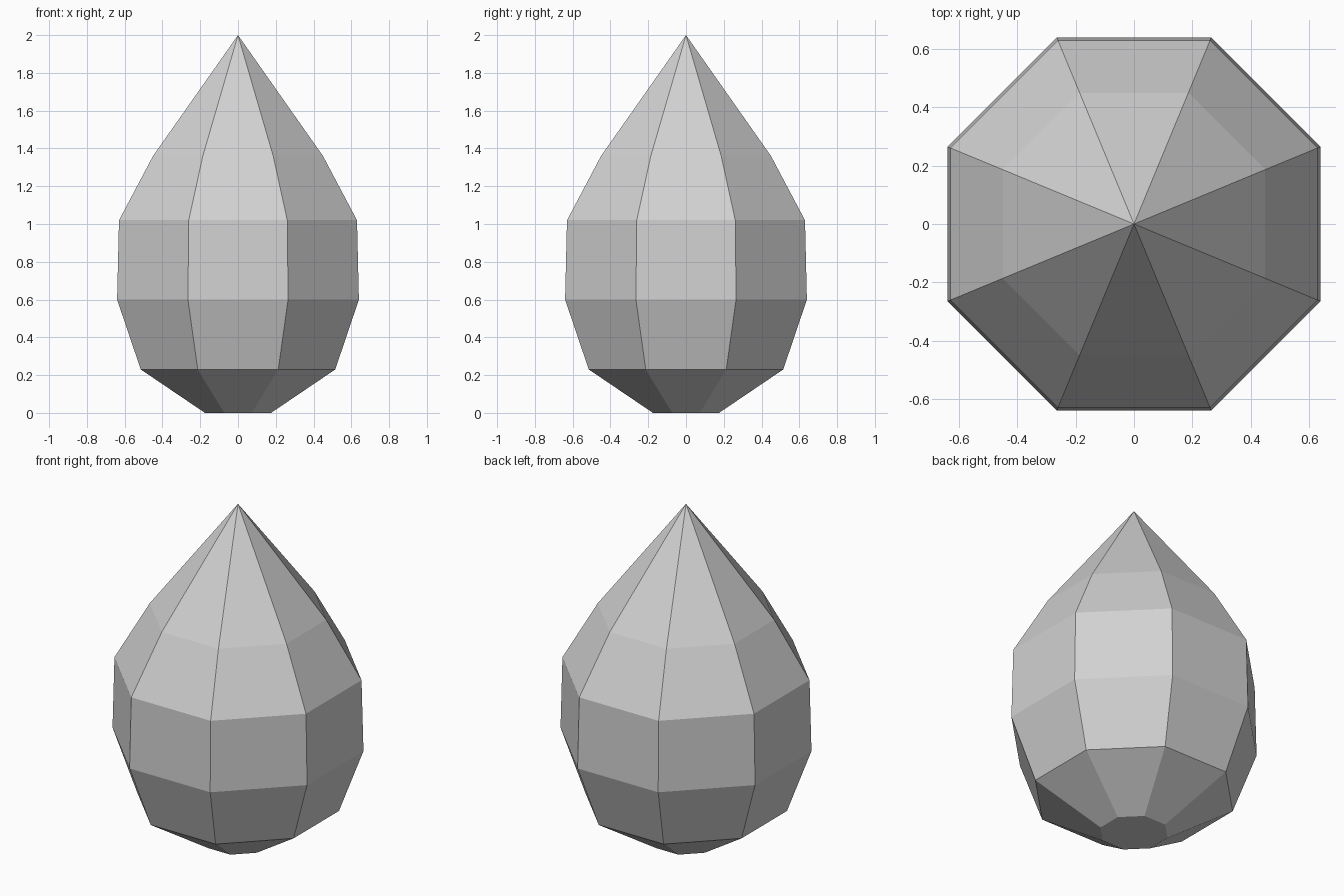
import bpy
import bmesh
from math import cos, sin, pi

cube = bpy.data.objects.get("Cube")
if cube:
    bpy.data.objects.remove(cube, do_unlink=True)

SIDES = 8
# Rings as (distance from axis to flat side, height)
PROFILE = [(0.175, 0), (0.515, 0.23), (0.64, 0.6), (0.63, 1.02), (0.45, 1.36)]
TIP = 2.0

grey = bpy.data.materials.new("light_grey")
grey.use_nodes = True
colour = (0.64, 0.64, 0.64, 1)
grey.diffuse_color = colour
grey.node_tree.nodes["Principled BSDF"].inputs["Base Color"].default_value = colour

# Faceted drop: stacked octagonal rings closed by a flat base and a pointed tip
bm = bmesh.new()
rings = []
for flat, z in PROFILE:
    r = flat / cos(pi / SIDES)
    angles = [(i + 0.5) * 2 * pi / SIDES for i in range(SIDES)]
    rings.append([bm.verts.new((r * cos(a), r * sin(a), z)) for a in angles])
tip = bm.verts.new((0, 0, TIP))

bm.faces.new(rings[0][::-1])
for i in range(SIDES):
    j = (i + 1) % SIDES
    for low, high in zip(rings, rings[1:]):
        bm.faces.new((low[i], low[j], high[j], high[i]))
    bm.faces.new((rings[-1][i], rings[-1][j], tip))
bmesh.ops.recalc_face_normals(bm, faces=bm.faces)

mesh = bpy.data.meshes.new("faceted_drop")
bm.to_mesh(mesh)
bm.free()
mesh.materials.append(grey)
drop = bpy.data.objects.new("faceted_drop", mesh)
bpy.context.collection.objects.link(drop)
